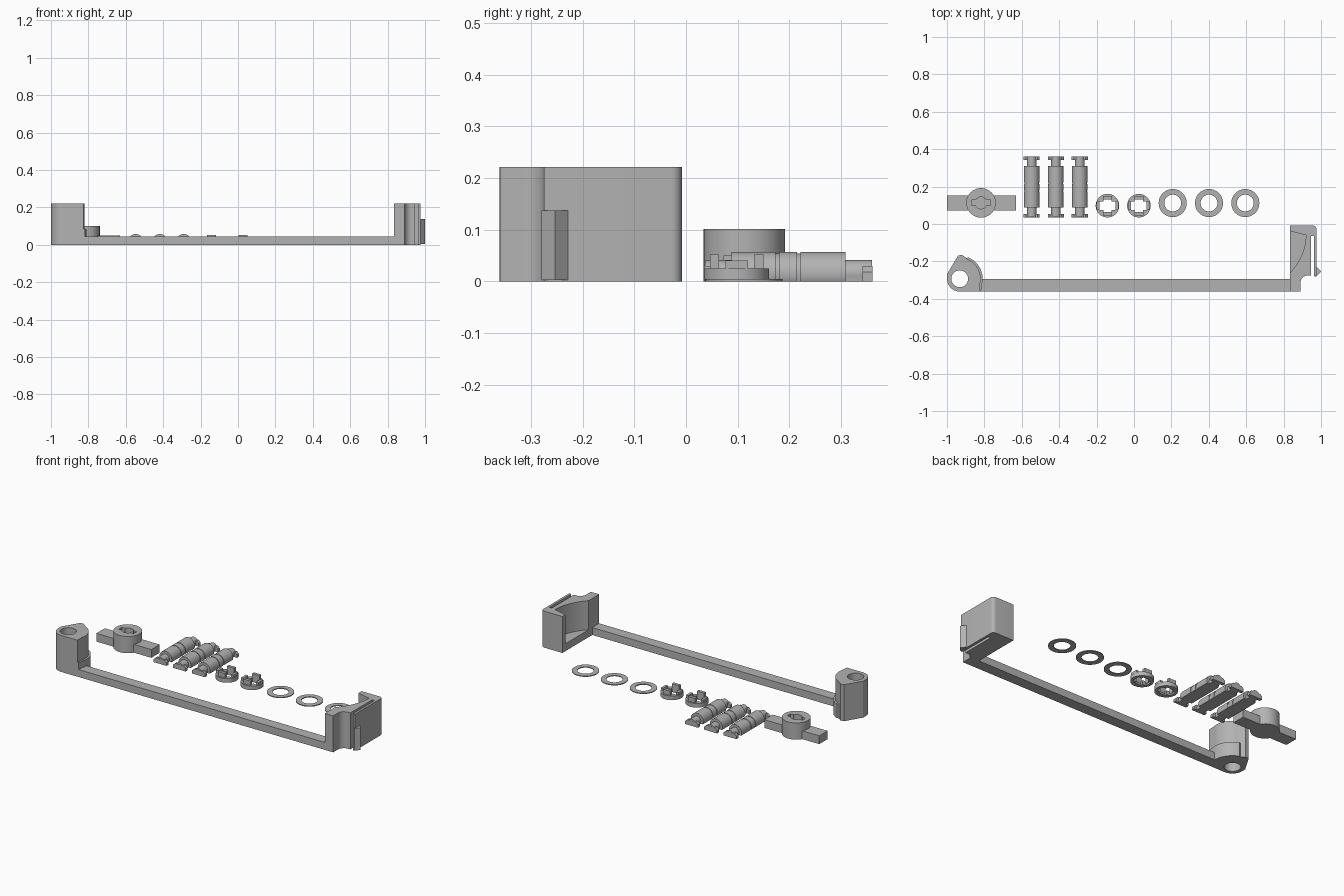
import bpy, bmesh
from math import sin, cos, radians
from mathutils import Matrix

cube = bpy.data.objects.get("Cube")
if cube:
    bpy.data.objects.remove(cube, do_unlink=True)

grey = bpy.data.materials.new("plain_grey")
grey.use_nodes = True
grey.diffuse_color = (0.45, 0.45, 0.45, 1)
grey.node_tree.nodes["Principled BSDF"].inputs["Base Color"].default_value = (0.45, 0.45, 0.45, 1)


def arc(cx, cy, r, a0, a1, n=12):
    steps = [radians(a0 + (a1 - a0) * i / n) for i in range(n + 1)]
    return [(cx + r * cos(a), cy + r * sin(a)) for a in steps]


def circle(cx, cy, r, n=48):
    return arc(cx, cy, r, 0, 360, n)[:-1]


def rect(x0, x1, y0, y1):
    return [(x0, y0), (x1, y0), (x1, y1), (x0, y1)]


def prism(name, pts, z0, z1, along_y=False):
    """Extrude an outline; along_y treats the outline as x,z and the range as y."""
    bm = bmesh.new()
    low = [bm.verts.new((x, z0, y) if along_y else (x, y, z0)) for x, y in pts]
    face = bm.faces.new(low)
    moved = bmesh.ops.extrude_face_region(bm, geom=[face])["geom"]
    shift = (0, z1 - z0, 0) if along_y else (0, 0, z1 - z0)
    bmesh.ops.translate(bm, verts=[v for v in moved if isinstance(v, bmesh.types.BMVert)], vec=shift)
    bmesh.ops.recalc_face_normals(bm, faces=bm.faces)
    mesh = bpy.data.meshes.new(name)
    bm.to_mesh(mesh)
    bm.free()
    mesh.materials.append(grey)
    ob = bpy.data.objects.new(name, mesh)
    bpy.context.scene.collection.objects.link(ob)
    return ob


def select(ob):
    bpy.ops.object.select_all(action='DESELECT')
    ob.select_set(True)
    bpy.context.view_layer.objects.active = ob


def boolean(ob, other, mode='DIFFERENCE'):
    mod = ob.modifiers.new("join_or_cut", 'BOOLEAN')
    mod.operation, mod.object, mod.solver = mode, other, 'EXACT'
    select(ob)
    bpy.ops.object.modifier_apply(modifier=mod.name)
    bpy.data.objects.remove(other, do_unlink=True)


def smooth(ob):
    select(ob)
    bpy.ops.object.shade_smooth_by_angle(angle=radians(30))


# Long connecting bar
prism("long_bar", rect(-0.83, 0.84, -0.36, -0.294), 0, 0.045)

# Pivot end: upright boss with a through hole and a low rounded lip
HX, HY = -0.932, -0.293
left_side = [(-0.94, -0.168)] + [(-1, -0.268)] + arc(HX, HY, 0.068, 180, 270, 8)
boss = prism("pivot_boss", left_side + [(-0.825, -0.36)] + arc(HX, HY, 0.112, -12, 66)
             + [(-0.918, -0.166)], 0, 0.221)
lip = prism("pivot_lip", [(-0.93, -0.36), (-0.818, -0.36)] + arc(HX, HY, 0.123, -12, 68)
            + [(-0.93, -0.2)], 0, 0.085)
boolean(boss, lip, 'UNION')
boolean(boss, prism("hole_cutter", circle(HX, HY, 0.045), -0.1, 0.4))
smooth(boss)

# Latch end: block with a spring strip, curved pocket and hook
outline = [(0.834, -0.36), (0.89, -0.36)] + arc(0.93, -0.315, 0.04, 180, 90, 8)
outline += [(0.945, -0.275), (0.945, -0.065), (0.962, -0.065), (0.962, -0.275), (0.976, -0.275)]
outline += arc(0.956, -0.028, 0.02, 0, 90, 6) + [(0.834, -0.008)]
block = prism("latch_block", outline, 0, 0.221)
pocket = [(0.8, -0.028), (0.8, -0.29)] + arc(0.62, -0.05, 0.3, -46, -2, 16)
boolean(block, prism("pocket_cutter", pocket, 0.045, 0.4))
smooth(block)
prism("latch_hook", [(0.966, -0.28), (0.976, -0.28), (1, -0.254), (0.976, -0.228), (0.966, -0.228)],
      0.003, 0.137)

# Turning handle: round hub across a flat lever, with a keyed socket
KX, KY = -0.818, 0.113
handle = prism("handle_hub", circle(KX, KY, 0.079), 0, 0.101)
boolean(handle, prism("handle_lever", rect(-1, -0.632, KY - 0.04, KY + 0.04), 0, 0.05), 'UNION')
boolean(handle, prism("socket_cutter", circle(KX, KY, 0.032, 24), 0.04, 0.2))
boolean(handle, prism("key_cutter", rect(KX - 0.05, KX + 0.05, KY - 0.015, KY + 0.015), 0.04, 0.2))
smooth(handle)


def flat_round(x, r):
    """Round section with its underside cut flat on the ground."""
    pts = arc(x, 0.015, r, -20, 200, 20)
    return [(px, max(pz, 0)) for px, pz in pts] + [(x - r * 0.93, 0), (x + r * 0.93, 0)]


# Three flat-bottomed pins with necks, end flanges and grooves
for i, px in enumerate((-0.547, -0.418, -0.29)):
    sections = [("body", 0.042, 0.088, 0.173), ("groove", 0.039, 0.173, 0.18),
                ("middle", 0.042, 0.18, 0.215), ("groove", 0.039, 0.215, 0.222),
                ("top", 0.042, 0.222, 0.309), ("neck", 0.026, 0.037, 0.36)]
    for j, (part, r, y0, y1) in enumerate(sections):
        smooth(prism(f"pin_{i + 1}_{part}_{j}", flat_round(px, r), y0, y1, True))
    for end, y0 in (("front", 0.035), ("back", 0.342)):
        flange = [(px - 0.043, 0), (px + 0.043, 0), (px + 0.043, 0.018), (px + 0.03, 0.03),
                  (px - 0.03, 0.03), (px - 0.043, 0.018)]
        prism(f"pin_{i + 1}_{end}_flange", flange, y0, y0 + 0.019, True)

# Two retaining discs with a cross opening and four upright tabs
for i, dx in enumerate((-0.142, 0.026)):
    dy = 0.098
    disc = prism(f"disc_{i + 1}", circle(dx, dy, 0.063), 0, 0.025)
    for a, b in ((0.045, 0.022), (0.022, 0.036)):
        boolean(disc, prism("cross_cutter", rect(dx - a, dx + a, dy - b, dy + b), -0.1, 0.2))
    smooth(disc)
    for s in (-1, 1):
        ys = sorted((dy + s * 0.034, dy + s * 0.052))
        prism(f"disc_{i + 1}_tall_tab", rect(dx - 0.024, dx + 0.024, *ys), 0.01, 0.052)
        xs = sorted((dx + s * 0.042, dx + s * 0.058))
        prism(f"disc_{i + 1}_side_tab", rect(*xs, dy - 0.022, dy + 0.022), 0.01, 0.04)

# Three thin washers
for i, wx in enumerate((0.207, 0.401, 0.595)):
    washer = prism(f"washer_{i + 1}", circle(wx, 0.112, 0.075), 0, 0.005)
    boolean(washer, prism("washer_cutter", circle(wx, 0.112, 0.045), -0.1, 0.1))
    smooth(washer)
